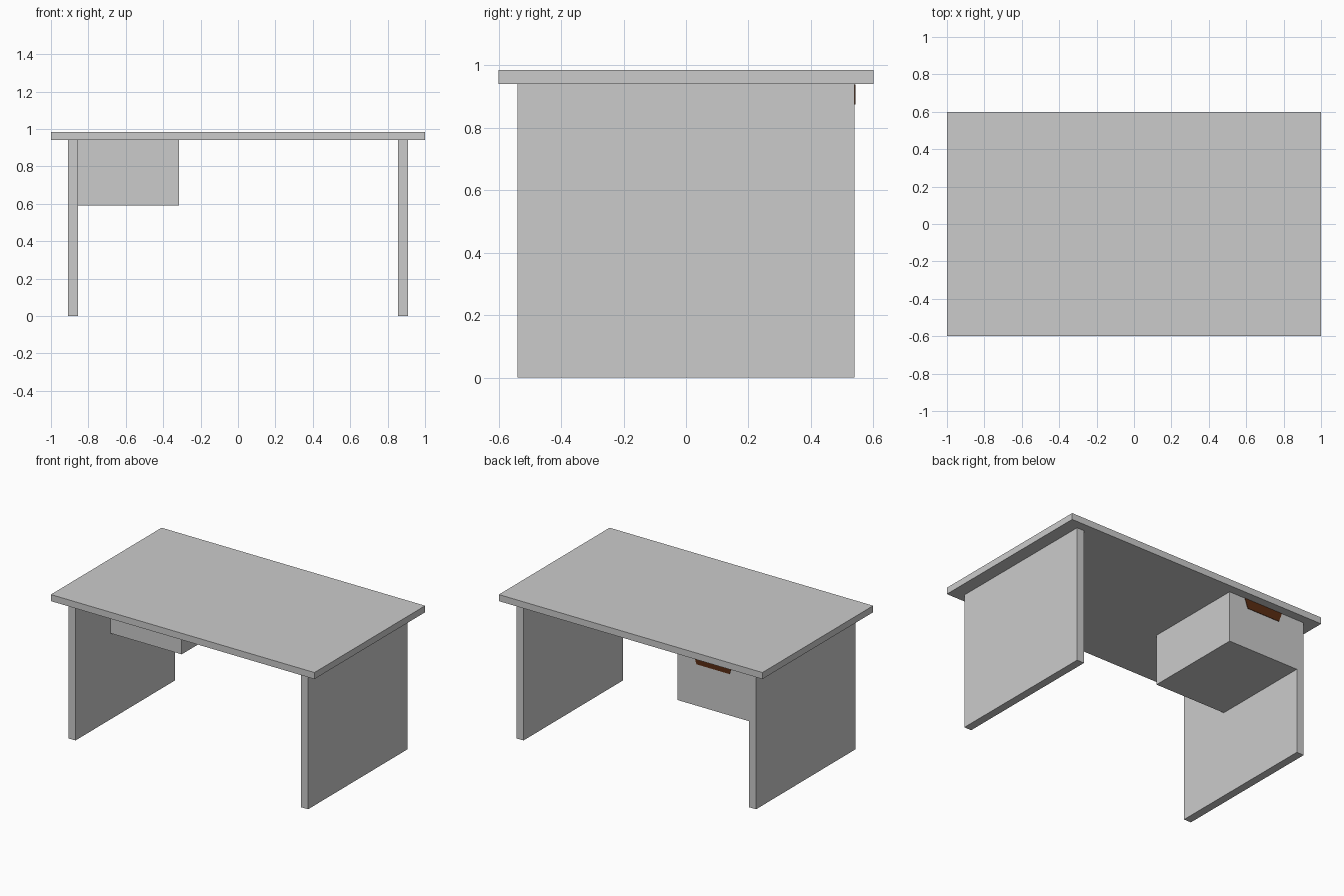
import bpy, bmesh

if "Cube" in bpy.data.objects:
    bpy.data.objects.remove(bpy.data.objects["Cube"])


def prism(name, profile, y0, y1):
    """Extrude an x-z profile from y0 to y1."""
    bm = bmesh.new()
    face = bm.faces.new([bm.verts.new((x, y0, z)) for x, z in profile])
    ext = bmesh.ops.extrude_face_region(bm, geom=[face])
    verts = [v for v in ext["geom"] if isinstance(v, bmesh.types.BMVert)]
    bmesh.ops.translate(bm, verts=verts, vec=(0, y1 - y0, 0))
    bmesh.ops.recalc_face_normals(bm, faces=bm.faces)
    mesh = bpy.data.meshes.new(name)
    bm.to_mesh(mesh)
    bm.free()
    obj = bpy.data.objects.new(name, mesh)
    bpy.context.collection.objects.link(obj)
    return obj


def box(name, x0, x1, y0, y1, z0, z1):
    return prism(name, [(x0, z0), (x1, z0), (x1, z1), (x0, z1)], y0, y1)


TOP_Z, LEG_IN, LEG_OUT, DEPTH = 0.94, 0.855, 0.91, 0.54

# Desk top
box("desk_top", -1, 1, -0.6, 0.6, TOP_Z, 0.985)

# Side panels that act as legs
box("left_side_panel", -LEG_OUT, -LEG_IN, -DEPTH, DEPTH, 0, TOP_Z)
box("right_side_panel", LEG_IN, LEG_OUT, -DEPTH, DEPTH, 0, TOP_Z)

# Drawer unit, opening towards +y
DX0, DX1, DZ = -LEG_IN, -0.315, 0.59
box("drawer_end_panel", DX0, DX1, -0.16, -0.115, DZ, TOP_Z)
box("drawer_body", DX0, DX1, -0.115, 0.495, DZ, TOP_Z)
box("drawer_front", DX0, DX1, 0.495, DEPTH, DZ, TOP_Z)

# Tapered finger pull at the top of the drawer front
cx = (DX0 + DX1) / 2
pull = prism("drawer_pull",
             [(cx - 0.125, TOP_Z - 0.065), (cx + 0.125, TOP_Z - 0.065),
              (cx + 0.148, TOP_Z - 0.001), (cx - 0.148, TOP_Z - 0.001)],
             DEPTH - 0.02, DEPTH + 0.003)
brown = bpy.data.materials.new("brown_wood")
brown.diffuse_color = (0.10, 0.025, 0.006, 1)
brown.use_nodes = True
brown.node_tree.nodes["Principled BSDF"].inputs["Base Color"].default_value = brown.diffuse_color
pull.data.materials.append(brown)
